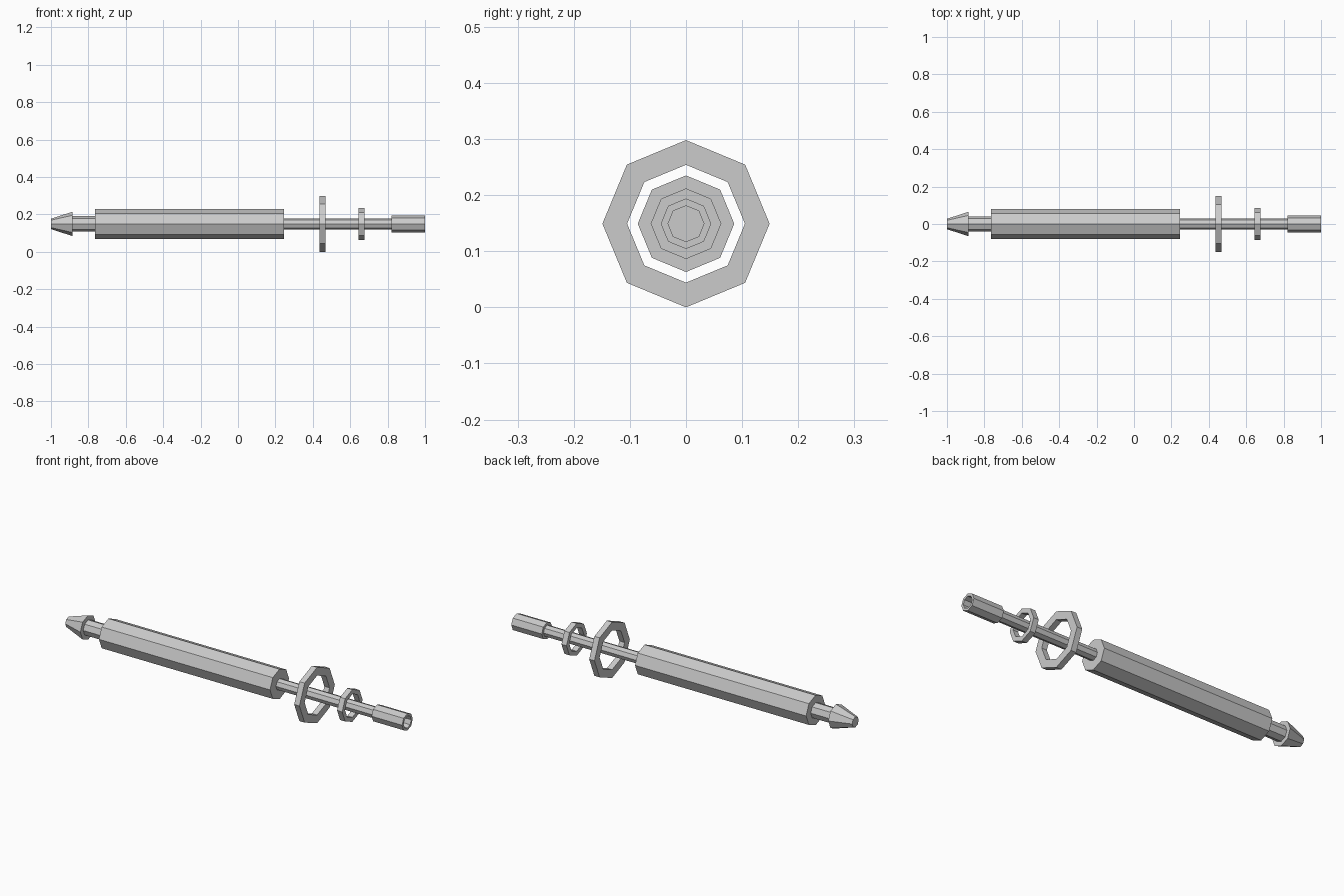
import bpy, bmesh
from math import sin, cos, tau

if "Cube" in bpy.data.objects:
    bpy.data.objects.remove(bpy.data.objects["Cube"])

SIDES = 8
AXIS_Z = 0.149


def lathe(name, profile, closed=False):
    """Turn (x, radius) points around the long x axis; cap both ends unless closed."""
    bm = bmesh.new()
    loops = []
    for x, r in profile:
        loops.append([bm.verts.new((x, r * sin(tau * i / SIDES), r * cos(tau * i / SIDES)))
                      for i in range(SIDES)])
    pairs = list(zip(loops, loops[1:]))
    if closed:
        pairs.append((loops[-1], loops[0]))
    else:
        bm.faces.new(loops[0])
        bm.faces.new(loops[-1])
    for a, b in pairs:
        for i in range(SIDES):
            j = (i + 1) % SIDES
            bm.faces.new((a[i], a[j], b[j], b[i]))
    bmesh.ops.recalc_face_normals(bm, faces=bm.faces)
    mesh = bpy.data.meshes.new(name)
    bm.to_mesh(mesh)
    bm.free()
    obj = bpy.data.objects.new(name, mesh)
    obj.location.z = AXIS_Z
    bpy.context.collection.objects.link(obj)
    return obj


def ring(name, x0, x1, outer, inner):
    return lathe(name, [(x0, inner), (x0, outer), (x1, outer), (x1, inner)], closed=True)


# Tapered tip, neck, thick body and thin rod
lathe("tip", [(-1.0, 0.028), (-0.885, 0.065)])
lathe("neck", [(-0.885, 0.041), (-0.765, 0.041)])
lathe("body", [(-0.765, 0.08), (0.245, 0.08)])
lathe("rod", [(0.245, 0.03), (0.825, 0.03)])

# Hollow end tube
lathe("end_tube", [(0.82, 0.045), (1.0, 0.045), (1.0, 0.032), (0.83, 0.032)])

# Two free rings around the rod
ring("large_ring", 0.436, 0.467, 0.149, 0.105)
ring("small_ring", 0.645, 0.675, 0.086, 0.062)
